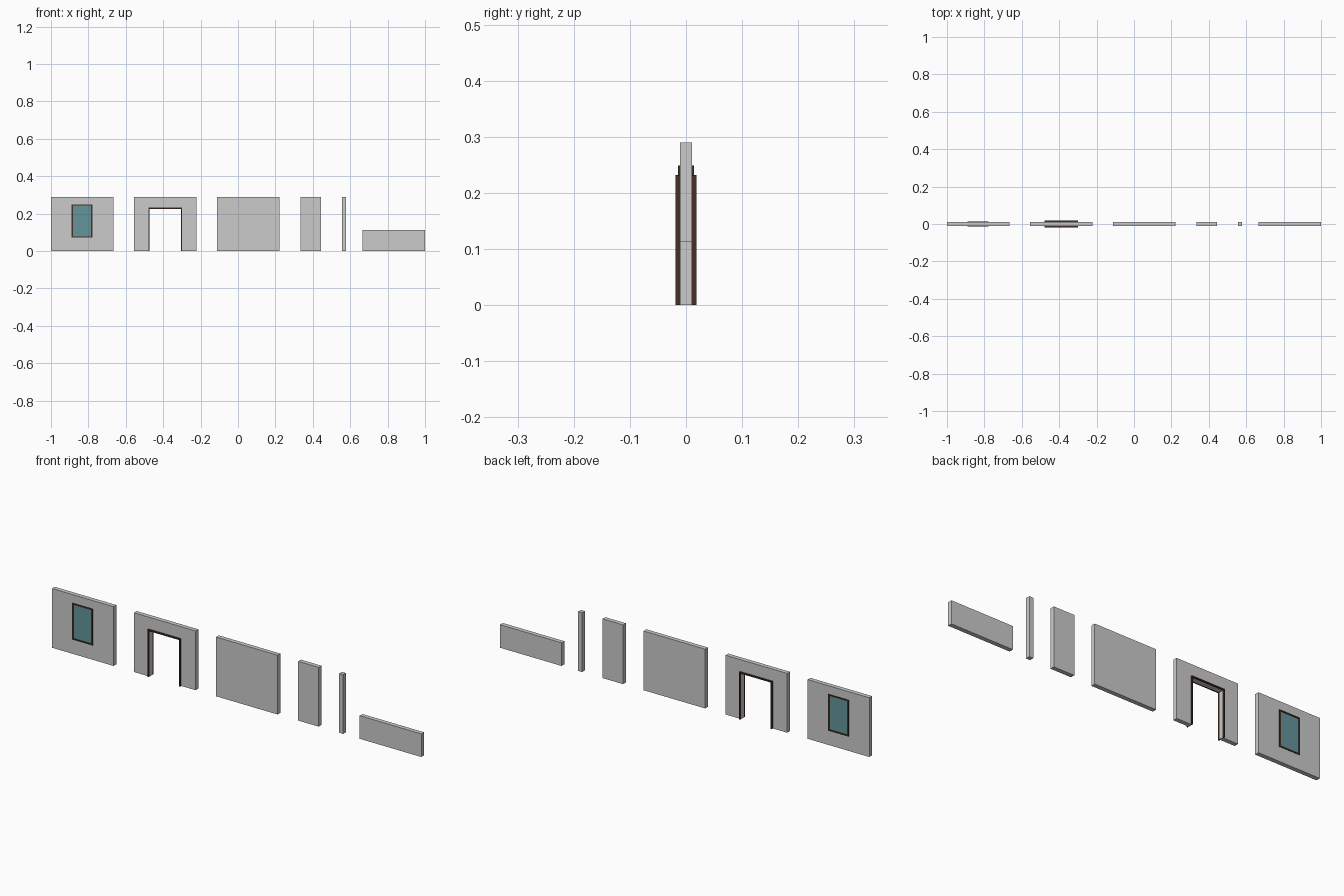
import bpy, bmesh

if "Cube" in bpy.data.objects:
    bpy.data.objects.remove(bpy.data.objects["Cube"])

H, T = 0.29, 0.0107          # wall height, half thickness
BAY = 1 / 3                  # full panel width


def material(name, rgb):
    m = bpy.data.materials.new(name)
    m.diffuse_color = (*rgb, 1)
    m.use_nodes = True
    m.node_tree.nodes["Principled BSDF"].inputs["Base Color"].default_value = m.diffuse_color
    return m


def extrude_profile(name, pts, y0, y1, mat=None):
    """Extrude an x-z outline from y0 to y1."""
    bm = bmesh.new()
    face = bm.faces.new([bm.verts.new((x, y0, z)) for x, z in pts])
    ext = bmesh.ops.extrude_face_region(bm, geom=[face])
    for v in ext["geom"]:
        if isinstance(v, bmesh.types.BMVert):
            v.co.y = y1
    return finish(name, bm, mat)


def ring(name, inner, outer, y0, y1, mat=None):
    """Rectangular frame; rectangles are (x0, x1, z0, z1)."""
    bm = bmesh.new()
    loops = []
    for y in (y0, y1):
        for a, b, c, d in (outer, inner):
            loops.append([bm.verts.new((x, y, z))
                          for x, z in ((a, c), (b, c), (b, d), (a, d))])
    fo, fi, bo, bi = loops
    for p, q in ((fo, fi), (fi, bi), (bi, bo), (bo, fo)):
        for i in range(4):
            j = (i + 1) % 4
            bm.faces.new((p[i], p[j], q[j], q[i]))
    return finish(name, bm, mat)


def finish(name, bm, mat):
    bmesh.ops.recalc_face_normals(bm, faces=bm.faces)
    me = bpy.data.meshes.new(name)
    bm.to_mesh(me)
    bm.free()
    ob = bpy.data.objects.new(name, me)
    bpy.context.collection.objects.link(ob)
    if mat:
        me.materials.append(mat)
    return ob


def rect(x0, x1, z0, z1):
    return [(x0, z0), (x1, z0), (x1, z1), (x0, z1)]


def arch(cx, hw_in, z_in, hw_out, z_out):
    """Upside-down U outline standing on the ground."""
    return [(cx - hw_out, 0), (cx - hw_in, 0), (cx - hw_in, z_in), (cx + hw_in, z_in),
            (cx + hw_in, 0), (cx + hw_out, 0), (cx + hw_out, z_out), (cx - hw_out, z_out)]


brown = material("dark_wood", (0.06, 0.03, 0.018))
teal = material("glass", (0.13, 0.30, 0.33))

# Window panel with glass and a trim on each face
hole = (-0.883, -0.785, 0.077, 0.243)
ring("window_wall", hole, (-1, -1 + BAY, 0, H), -T, T)
extrude_profile("window_glass", rect(*hole), -T, T, teal)
trim = (hole[0] - 0.006, hole[1] + 0.006, hole[2] - 0.006, hole[3] + 0.006)

# Doorway panel with a trim on each face
door_x = -0.39
extrude_profile("doorway_wall", arch(-5 / 9 + BAY / 2, 0.083, 0.226, BAY / 2, H), -T, T)

for side, s in (("front", -1), ("back", 1)):
    ring("window_trim_" + side, hole, trim, s * T, s * 0.0143, brown)
    extrude_profile("door_trim_" + side, arch(-5 / 9 + BAY / 2, 0.083, 0.226, 0.089, 0.232),
                    s * T, s * 0.0185, brown)

# Plain panels: name, left edge, width, height
for name, x, w, h in (("full_wall", -1 / 9, BAY, H),
                      ("narrow_wall", BAY, 1 / 9, H),
                      ("corner_post", 5 / 9, 0.0214, H),
                      ("low_wall", 2 / 3, BAY, 0.113)):
    extrude_profile(name, rect(x, x + w, 0, h), -T, T)
